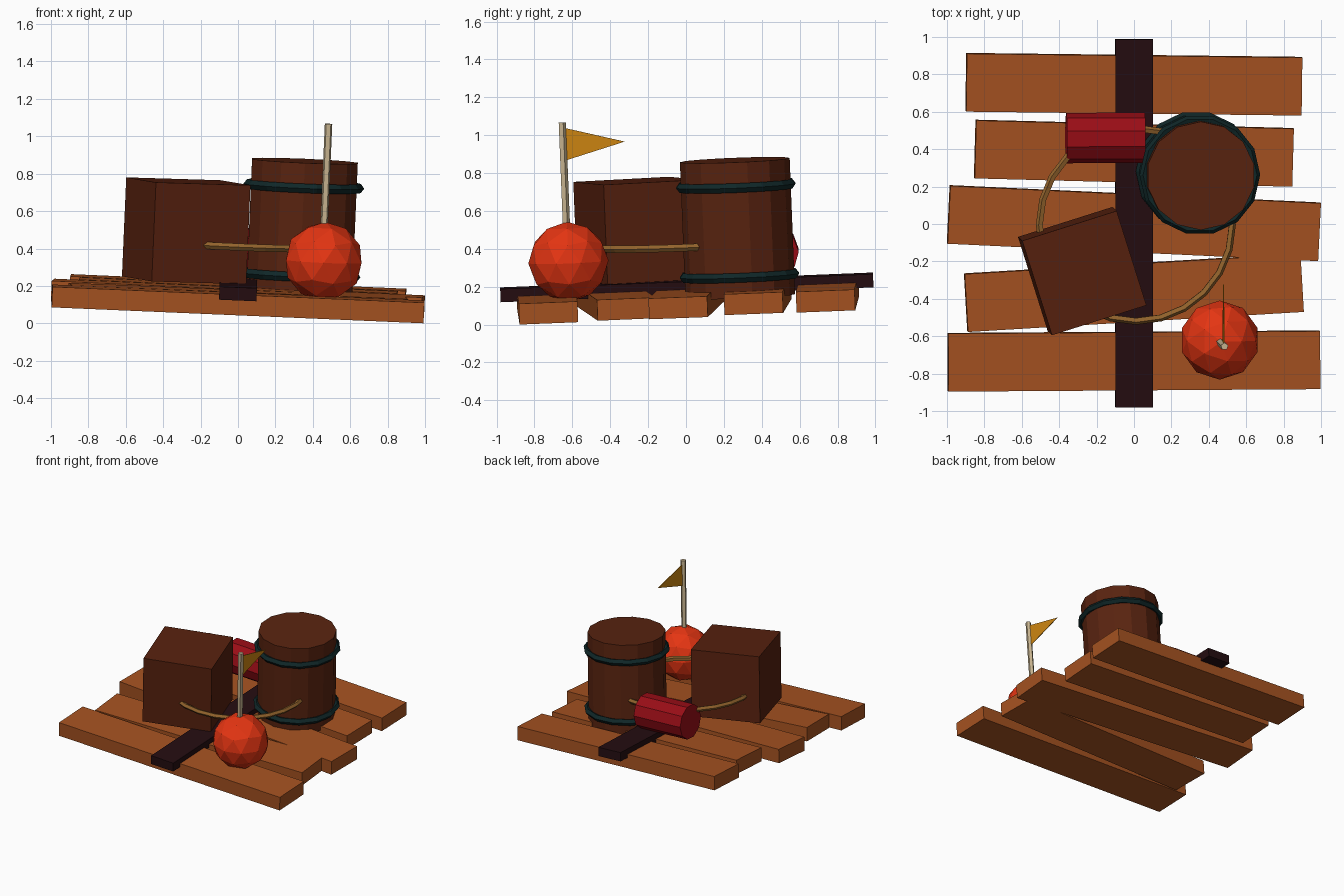
import bpy, bmesh, math
from mathutils import Matrix, Vector

if "Cube" in bpy.data.objects:
    bpy.data.objects.remove(bpy.data.objects["Cube"])

# The whole raft lists slightly to the right and towards the front
TILT = Matrix.Translation((0, 0, 0.078)) @ Matrix.Rotation(0.04, 4, 'X') @ Matrix.Rotation(0.043, 4, 'Y')


def material(name, rgb):
    m = bpy.data.materials.new(name)
    m.diffuse_color = (*rgb, 1)
    m.use_nodes = True
    m.node_tree.nodes["Principled BSDF"].inputs["Base Color"].default_value = m.diffuse_color
    return m


PLANK = material("plank_orange_brown", (0.38, 0.085, 0.015))
BEAM = material("beam_dark", (0.018, 0.004, 0.0055))
CRATE = material("crate_brown", (0.095, 0.015, 0.0045))
BARREL = material("barrel_brown", (0.10, 0.017, 0.005))
HOOP = material("hoop_dark_teal", (0.005, 0.02, 0.021))
KEG = material("keg_red", (0.32, 0.004, 0.008))
ROPE = material("rope_tan", (0.29, 0.125, 0.025))
BUOY = material("buoy_orange_red", (0.78, 0.035, 0.006))
POLE = material("pole_cream", (0.58, 0.46, 0.28))
FLAG = material("flag_gold", (0.62, 0.24, 0.006))


def finish(name, bm, mat, loc=(0, 0, 0), rot=Matrix()):
    bmesh.ops.recalc_face_normals(bm, faces=bm.faces)
    me = bpy.data.meshes.new(name)
    bm.to_mesh(me)
    bm.free()
    me.materials.append(mat)
    ob = bpy.data.objects.new(name, me)
    bpy.context.collection.objects.link(ob)
    ob.matrix_world = TILT @ Matrix.Translation(loc) @ rot
    return ob


def box(name, size, loc, mat, turn=0.0):
    bm = bmesh.new()
    bmesh.ops.create_cube(bm, size=1)
    bmesh.ops.scale(bm, vec=size, verts=bm.verts)
    return finish(name, bm, mat, loc, Matrix.Rotation(turn, 4, 'Z'))


def cylinder(name, r, h, sides, loc, mat, rot=Matrix()):
    bm = bmesh.new()
    bmesh.ops.create_cone(bm, cap_ends=True, segments=sides, radius1=r, radius2=r, depth=h)
    return finish(name, bm, mat, loc, rot)


def ring(name, major, minor, n, m, loc, mat):
    bm = bmesh.new()
    loops = []
    for i in range(n):
        a = math.tau * i / n
        loop = []
        for j in range(m):
            b = math.tau * j / m
            r = major + minor * math.cos(b)
            loop.append(bm.verts.new((r * math.cos(a), r * math.sin(a), minor * math.sin(b))))
        loops.append(loop)
    for i in range(n):
        p, q = loops[i], loops[(i + 1) % n]
        for j in range(m):
            k = (j + 1) % m
            bm.faces.new((p[j], q[j], q[k], p[k]))
    return finish(name, bm, mat, loc)


# Deck planks: length, y centre, turn
for i, (length, y, turn) in enumerate([(1.795, 0.75, -0.0134), (1.70, 0.381, -0.028),
                                       (1.985, 0.007, -0.0485), (1.80, -0.365, 0.058),
                                       (1.99, -0.731, 0.005)]):
    box(f"deck_plank_{i + 1}", (length, 0.31, 0.11), (-0.003, y, 0.055), PLANK, turn)

# Cross beam
box("cross_beam", (0.2, 1.97, 0.07), (-0.005, 0.009, 0.118), BEAM)

# Crate
box("crate", (0.53, 0.53, 0.53), (-0.295, -0.235, 0.414), CRATE, math.radians(17.5))

# Barrel with two hoops
cylinder("barrel", 0.29, 0.72, 14, (0.324, 0.289, 0.434), BARREL)
for name, z in (("lower_hoop", 0.184), ("upper_hoop", 0.659)):
    ring(name, 0.297, 0.026, 14, 5, (0.324, 0.289, z), HOOP)

# Red keg lying on its side
cylinder("keg", 0.135, 0.42, 10, (-0.165, 0.472, 0.284), KEG, Matrix.Rotation(math.pi / 2, 4, 'Y'))

# Rope loop round the cargo
ring("rope", 0.515, 0.02, 24, 5, (-0.005, 0.01, 0.35), ROPE)

# Buoy
bm = bmesh.new()
bmesh.ops.create_icosphere(bm, subdivisions=2, radius=0.212)
finish("buoy", bm, BUOY, (0.446, -0.61, 0.297))

# Flag pole and pennant
cylinder("flag_pole", 0.021, 0.70, 5, (0.44, -0.615, 0.684), POLE)
bm = bmesh.new()
tri = bm.faces.new([bm.verts.new(p) for p in ((0, -0.60, 1.004), (0, -0.288, 0.92), (0, -0.60, 0.834))])
ext = bmesh.ops.extrude_face_region(bm, geom=[tri], use_keep_orig=True)
bmesh.ops.translate(bm, vec=(0.005, 0, 0), verts=[v for v in ext["geom"] if isinstance(v, bmesh.types.BMVert)])
finish("pennant", bm, FLAG, (0.437, 0, 0))
